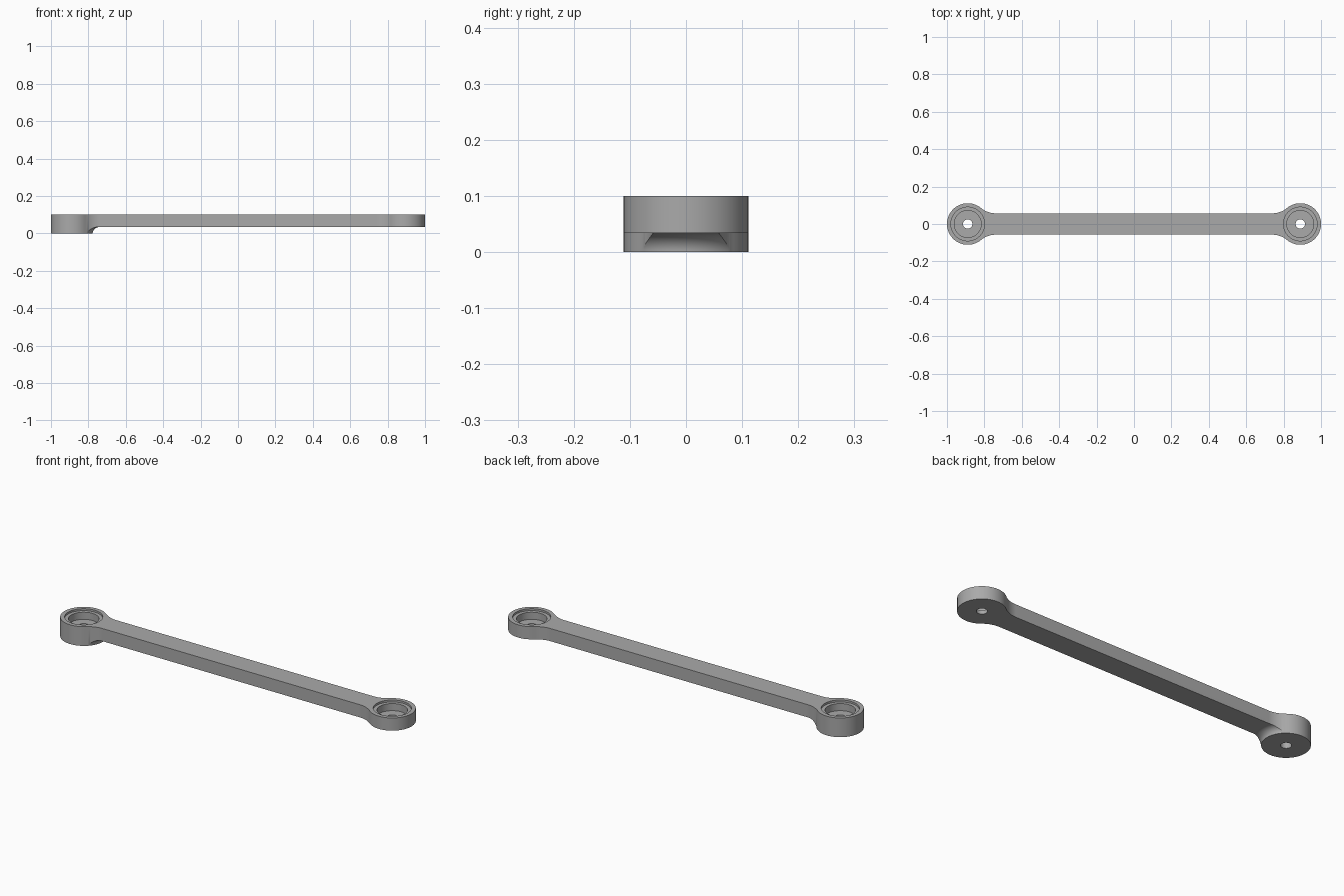
import bpy, bmesh
from math import sin, cos, atan2, hypot, pi, radians
from mathutils import Vector

if "Cube" in bpy.data.objects:
    bpy.data.objects.remove(bpy.data.objects["Cube"], do_unlink=True)

EYE_R = 0.111          # outer radius of each end
EYE_X = 1 - EYE_R      # centre of each end
BAR_W = 0.057          # half width of the bar
TOP, UNDER = 0.1, 0.034
NECK = 0.15            # where the side fillets meet the bar
STEPS = 24

grey = bpy.data.materials.new("grey plastic")
grey.use_nodes = True
colour = (0.4, 0.4, 0.4, 1)
grey.diffuse_color = colour
grey.node_tree.nodes["Principled BSDF"].inputs["Base Color"].default_value = colour


def make_object(name, bm):
    bmesh.ops.recalc_face_normals(bm, faces=bm.faces)
    mesh = bpy.data.meshes.new(name)
    bm.to_mesh(mesh)
    bm.free()
    mesh.materials.append(grey)
    obj = bpy.data.objects.new(name, mesh)
    bpy.context.collection.objects.link(obj)
    return obj


def revolve(name, profile, x):
    """Spin a closed (radius, z) profile about a vertical axis at x."""
    bm = bmesh.new()
    verts = [bm.verts.new((x + r, 0, z)) for r, z in profile]
    edges = [bm.edges.new((a, b)) for a, b in zip(verts, verts[1:] + verts[:1])
             if abs(a.co.x - x) + abs(b.co.x - x) > 1e-6]
    bmesh.ops.spin(bm, geom=verts + edges, cent=(x, 0, 0), axis=(0, 0, 1),
                   angle=2 * pi, steps=96)
    bmesh.ops.remove_doubles(bm, verts=bm.verts, dist=1e-5)
    return make_object(name, bm)


def cut(target, cutter):
    cutter.hide_render = True
    mod = target.modifiers.new("cut", "BOOLEAN")
    mod.operation = "DIFFERENCE"
    mod.solver = "EXACT"
    mod.object = cutter
    bpy.context.view_layer.objects.active = target
    bpy.ops.object.modifier_apply(modifier=mod.name)
    bpy.data.objects.remove(cutter, do_unlink=True)


# Quarter outline: round end, then a tangent fillet into the bar
fillet = (NECK**2 + BAR_W**2 - EYE_R**2) / (2 * (EYE_R - BAR_W))
tangent = atan2(BAR_W + fillet, NECK)
quarter = []
for i in range(STEPS + 1):
    a = (pi - tangent) * i / STEPS
    quarter.append((EYE_X + EYE_R * cos(a), EYE_R * sin(a)))
for i in range(1, STEPS + 1):
    a = -tangent + (tangent - pi / 2) * i / STEPS
    a = -(pi - tangent) + pi - 2 * tangent + (tangent - pi / 2) * i / STEPS
    quarter.append((EYE_X - NECK + fillet * cos(a), BAR_W + fillet + fillet * sin(a)))

# Link arm: mirrored outline, extruded to full height
half = quarter + [(-x, y) for x, y in reversed(quarter)]
outline = half + [(x, -y) for x, y in reversed(half[1:-1])]
bm = bmesh.new()
base = bm.faces.new([bm.verts.new((x, y, 0)) for x, y in outline])
wall = bmesh.ops.extrude_face_region(bm, geom=[base])["geom"]
bmesh.ops.translate(bm, vec=Vector((0, 0, TOP)),
                    verts=[v for v in wall if isinstance(v, bmesh.types.BMVert)])
arm = make_object("link_arm", bm)

# Underside: cleared everywhere except the deep end and its flared root
flare = UNDER + 0.004
inner = EYE_R + 0.001
profile = [(inner, -0.05)]
for i in range(13):
    a = pi / 2 * i / 12
    profile.append((inner + flare * (1 - cos(a)), UNDER * sin(a)))
profile += [(2.2, UNDER), (2.2, -0.05)]
cut(arm, revolve("underside_cutter", profile, -EYE_X))

# Stepped bearing pocket and bolt hole in each end
HOLE, SEAT, RIM = 0.025, 0.072, 0.09
FLOOR, LEDGE = 0.053, 0.09
pocket = [(0, -0.05), (HOLE, -0.05), (HOLE, FLOOR), (SEAT, FLOOR),
          (SEAT, LEDGE), (RIM, LEDGE), (RIM, 0.15), (0, 0.15)]
for x in (-EYE_X, EYE_X):
    cut(arm, revolve("pocket_cutter", pocket, x))

bpy.ops.object.select_all(action="DESELECT")
arm.select_set(True)
bpy.context.view_layer.objects.active = arm
bpy.ops.object.shade_smooth_by_angle(angle=radians(30))
